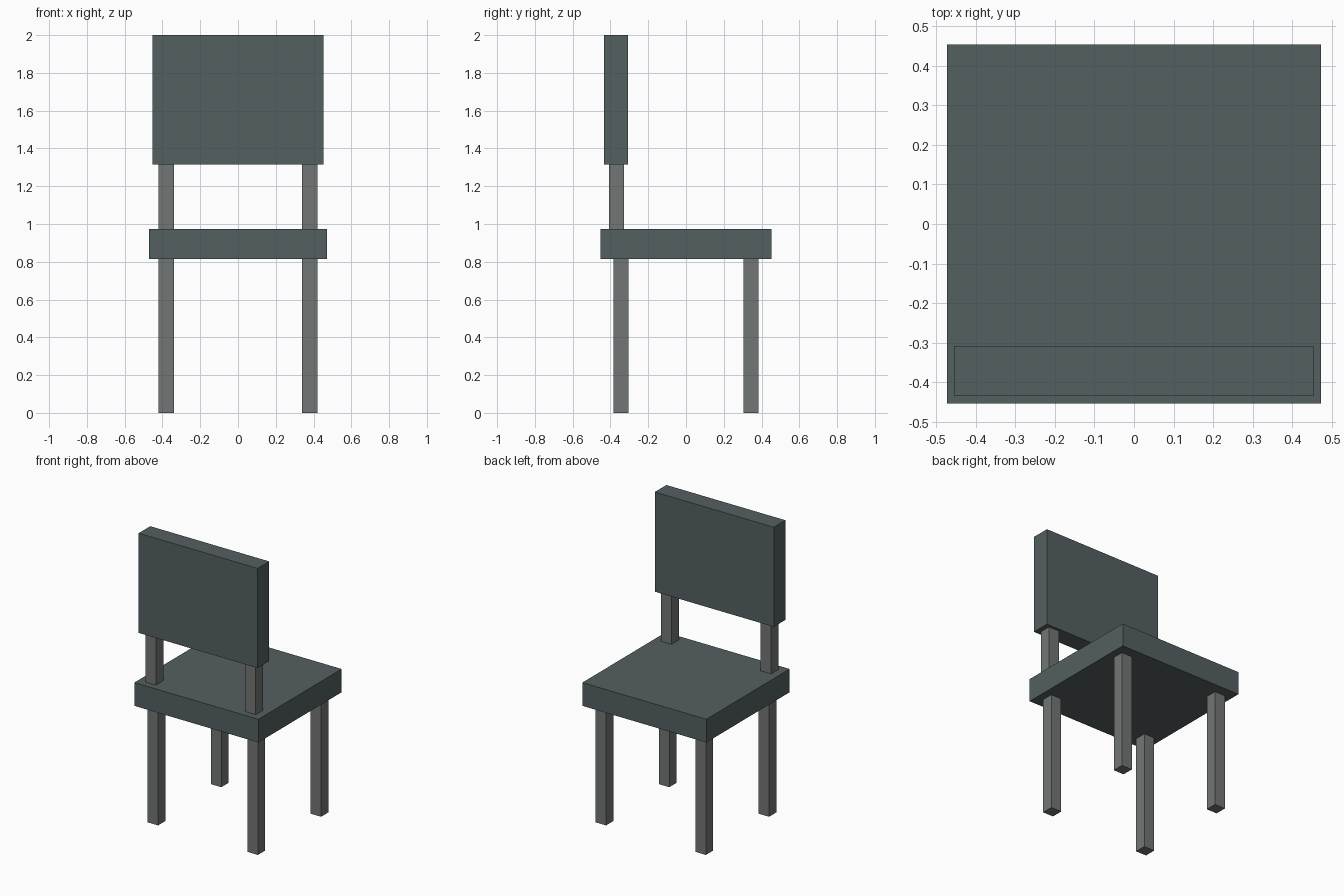
import bpy

if "Cube" in bpy.data.objects:
    bpy.data.objects.remove(bpy.data.objects["Cube"])


def material(name, color):
    mat = bpy.data.materials.new(name)
    mat.diffuse_color = (*color, 1)
    mat.use_nodes = True
    mat.node_tree.nodes["Principled BSDF"].inputs["Base Color"].default_value = mat.diffuse_color
    return mat


dark = material("dark_slate", (0.09, 0.115, 0.12))
grey = material("leg_grey", (0.165, 0.18, 0.175))


def box(name, x, y, z, mat):
    """Box from (min, max) ranges on each axis."""
    center = [(a + b) / 2 for a, b in (x, y, z)]
    bpy.ops.mesh.primitive_cube_add(size=1, location=center)
    ob = bpy.context.object
    ob.name = name
    ob.scale = [b - a for a, b in (x, y, z)]
    bpy.ops.object.transform_apply(location=False, rotation=False, scale=True)
    ob.data.materials.append(mat)
    return ob


SEAT_BOTTOM, SEAT_TOP, BACK_BOTTOM = 0.814, 0.974, 1.314
HALF = 0.04   # half thickness of legs and posts

# Seat and backrest panels
box("seat", (-0.472, 0.472), (-0.453, 0.453), (SEAT_BOTTOM, SEAT_TOP), dark)
box("backrest", (-0.453, 0.453), (-0.434, -0.308), (BACK_BOTTOM, 2.0), dark)

# Four legs and two backrest posts
for side, sx in (("left", -0.38), ("right", 0.38)):
    x = (sx - HALF, sx + HALF)
    for end, y in (("backrest_side", -0.344), ("open_side", 0.344)):
        box(f"{side}_{end}_leg", x, (y - HALF, y + HALF), (0, SEAT_BOTTOM), grey)
    box(f"{side}_backrest_post", x, (-0.367 - HALF, -0.367 + HALF),
        (SEAT_TOP, BACK_BOTTOM), grey)
